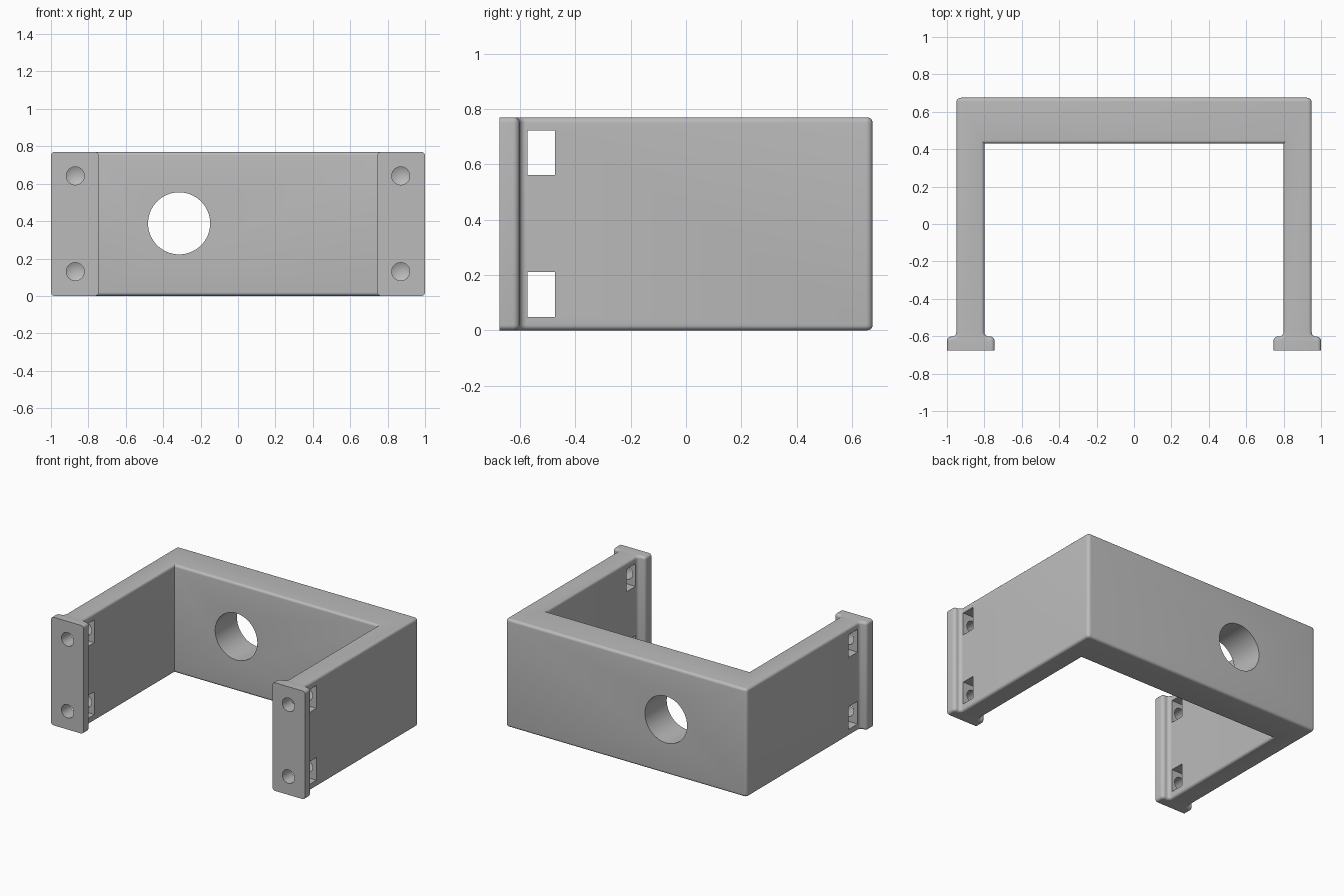
import bpy, bmesh, math
from mathutils import Vector, Matrix

cube = bpy.data.objects.get("Cube")
if cube:
    bpy.data.objects.remove(cube, do_unlink=True)

HEIGHT, FRONT, ROUND, EDGE = 0.77, -0.675, 0.028, 0.019

grey = bpy.data.materials.new("plain grey")
grey.use_nodes = True
colour = (0.5, 0.5, 0.5, 1)
grey.diffuse_color = colour
grey.node_tree.nodes["Principled BSDF"].inputs["Base Color"].default_value = colour


def make_object(name, bm):
    bmesh.ops.recalc_face_normals(bm, faces=bm.faces)
    mesh = bpy.data.meshes.new(name)
    bm.to_mesh(mesh)
    bm.free()
    mesh.materials.append(grey)
    obj = bpy.data.objects.new(name, mesh)
    bpy.context.collection.objects.link(obj)
    return obj


def fillet(prev, corner, nxt, radius, steps=6):
    """Arc replacing a right-angled corner."""
    a, b = (prev - corner).normalized(), (nxt - corner).normalized()
    centre = corner + (a + b) * radius
    angles = [math.pi / 2 * i / steps for i in range(steps + 1)]
    return [centre - b * radius * math.cos(t) - a * radius * math.sin(t) for t in angles]


def box(size, location):
    bm = bmesh.new()
    bmesh.ops.create_cube(bm, size=1, matrix=Matrix.Translation(location) @ Matrix.Diagonal((*size, 1)))
    return make_object("slot_cutter", bm)


def drill(name, radius, x, z, start, end, tip=0.0):
    """Round cutter along y, optionally with a pointed end."""
    bm = bmesh.new()
    ring = [bm.verts.new((x + radius * math.cos(t), start, z + radius * math.sin(t)))
            for t in (2 * math.pi * i / 64 for i in range(64))]
    base = bm.faces.new(ring)
    grown = bmesh.ops.extrude_face_region(bm, geom=[base], use_keep_orig=True)["geom"]
    bmesh.ops.translate(bm, vec=(0, end - start, 0),
                        verts=[g for g in grown if isinstance(g, bmesh.types.BMVert)])
    if tip:
        cap = next(g for g in grown if isinstance(g, bmesh.types.BMFace))
        hub = bmesh.ops.poke(bm, faces=[cap])["verts"][0]
        hub.co.y += tip
    return make_object(name, bm)


# Bracket outline on its left half, from inner back corner round to the back: x, y, rounded
half = [(0.80, 0.43, False), (0.80, -0.602, True), (0.745, -0.602, True), (0.745, FRONT, False),
        (1.0, FRONT, False), (1.0, -0.602, True), (0.95, -0.602, True), (0.95, 0.675, True)]
outline = half + [(-x, y, r) for x, y, r in reversed(half)]
points = []
for i, (x, y, rounded) in enumerate(outline):
    corner = Vector((x, y))
    if rounded:
        prev, nxt = outline[i - 1], outline[(i + 1) % len(outline)]
        points += fillet(Vector(prev[:2]), corner, Vector(nxt[:2]), 0.024 if abs(x) < 0.9 else ROUND - 0.004)
    else:
        points.append(corner)

# Extrude the outline, then round every top and bottom edge except the flat mounting faces
bm = bmesh.new()
base = bm.faces.new([bm.verts.new((p.x, p.y, 0)) for p in points])
grown = bmesh.ops.extrude_face_region(bm, geom=[base], use_keep_orig=True)["geom"]
bmesh.ops.translate(bm, vec=(0, 0, HEIGHT), verts=[g for g in grown if isinstance(g, bmesh.types.BMVert)])
bmesh.ops.recalc_face_normals(bm, faces=bm.faces)
rims = [e for e in bm.edges if abs(e.verts[0].co.z - e.verts[1].co.z) < 1e-5
        and max(v.co.y for v in e.verts) > FRONT + 1e-4]
bmesh.ops.bevel(bm, geom=rims, offset=EDGE, offset_type='OFFSET', segments=5, profile=0.5,
                affect='EDGES', clamp_overlap=False)
bracket = make_object("bracket", bm)

# Cable opening, nut slots and pointed screw holes
cutters = [drill("opening_cutter", 0.166, -0.315, 0.388, 0.3, 0.8)]
for side in (-1, 1):
    for z_slot, z_hole in ((0.13, 0.13), (0.642, 0.642)):
        cutters.append(box((0.3, 0.1, 0.162), (side * 0.875, -0.524, z_slot)))
        cutters.append(drill("screw_cutter", 0.048, side * 0.87, z_hole, FRONT - 0.05, -0.33, 0.025))
for cutter in cutters:
    cutter.hide_render = True
    cut = bracket.modifiers.new("cut", 'BOOLEAN')
    cut.operation, cut.solver, cut.object = 'DIFFERENCE', 'EXACT', cutter

# Bake the cuts and drop the cutters
bpy.context.view_layer.update()
baked = bpy.data.meshes.new_from_object(bracket.evaluated_get(bpy.context.evaluated_depsgraph_get()))
bracket.modifiers.clear()
bracket.data = baked
for cutter in cutters:
    bpy.data.objects.remove(cutter, do_unlink=True)

bpy.ops.object.select_all(action='DESELECT')
bracket.select_set(True)
bpy.context.view_layer.objects.active = bracket
bpy.ops.object.shade_smooth_by_angle(angle=math.radians(30))
